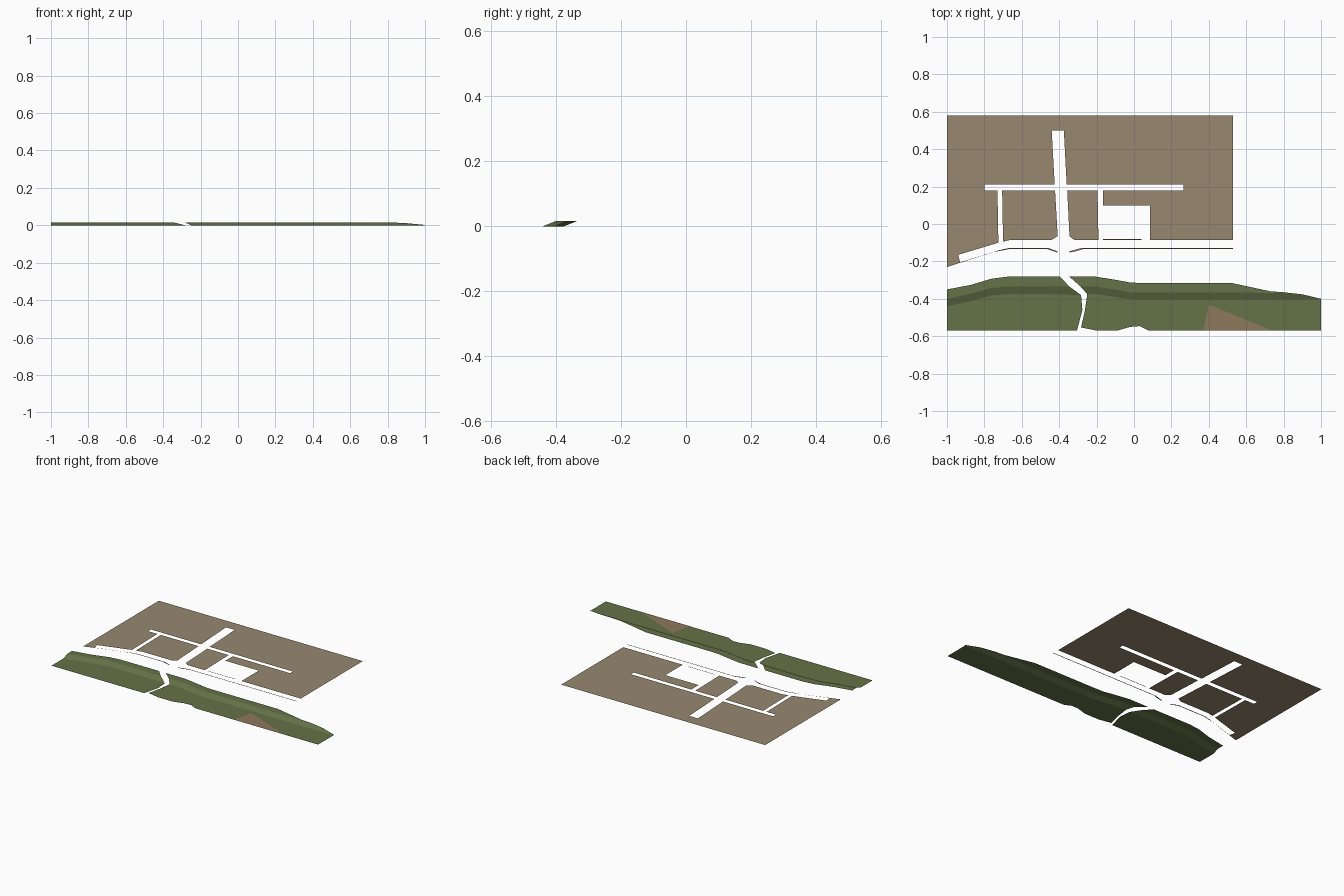
import bpy

if "Cube" in bpy.data.objects:
    bpy.data.objects.remove(bpy.data.objects["Cube"])


def material(name, rgb):
    m = bpy.data.materials.new(name)
    m.diffuse_color = (*rgb, 1)
    m.use_nodes = True
    m.node_tree.nodes["Principled BSDF"].inputs["Base Color"].default_value = m.diffuse_color
    return m


brown = material("earth", (0.31, 0.25, 0.16))
green = material("grass", (0.13, 0.17, 0.065))
clay = material("clay", (0.27, 0.19, 0.11))


def make_mesh(name, verts, faces, mat):
    me = bpy.data.meshes.new(name)
    me.from_pydata(verts, [], faces)
    me.materials.append(mat)
    ob = bpy.data.objects.new(name, me)
    bpy.context.collection.objects.link(ob)
    return ob


def flat(name, outline, mat, z=0.0):
    """Flat sheet with the given outline, normal up."""
    area = sum(a[0] * b[1] - b[0] * a[1]
               for a, b in zip(outline, outline[1:] + outline[:1]))
    if area < 0:
        outline = outline[::-1]
    return make_mesh(name, [(x, y, z) for x, y in outline],
                     [list(range(len(outline)))], mat)


GROUND_Z = 0.001

# Main town ground, its outline following the street cutouts
flat("town_ground", [
    (-1, .58), (.53, .58), (.53, -.085), (.085, -.085), (.085, .10),
    (-.165, .10), (-.165, .18), (.265, .18), (.265, .21), (-.36, .21),
    (-.375, .5), (-.44, .5), (-.424, .21), (-.8, .21), (-.8, .18),
    (-.73, .18), (-.725, -.1), (-.94, -.165), (-.93, -.205), (-.71, -.137),
    (-.66, -.127), (-.46, -.127), (-.41, -.146), (-.41, -.152),
    (-.47, -.133), (-.66, -.133), (-.75, -.15), (-1, -.23)], brown, GROUND_Z)

# Blocks enclosed by streets
flat("west_block", [(-.705, .18), (-.422, .18), (-.408, -.065), (-.44, -.085),
                    (-.66, -.085), (-.70, -.095)], brown, GROUND_Z)
flat("centre_block", [(-.357, .18), (-.195, .18), (-.19, -.085), (-.32, -.085),
                      (-.345, -.065)], brown, GROUND_Z)

# Narrow verges along the road and the open square
flat("square_verge", [(-.165, -.081), (.04, -.081), (.04, -.085),
                      (-.165, -.085)], brown, GROUND_Z)
flat("road_verge", [(-.345, -.146), (-.28, -.128), (.53, -.128), (.53, -.133),
                    (-.27, -.133), (-.31, -.146), (-.345, -.152)],
     brown, GROUND_Z)

TOP = 0.016


def column(x, toe, crest, back, front=-.57, top=TOP):
    """Cross-section of the grass bank at one x."""
    return [(x, front, 0), (x, -.46, 0), (x, toe, 0), (x, crest, top),
            (x, back, top)]


def bank(name, columns):
    n = len(columns[0])
    faces = [(i * n + j, (i + 1) * n + j, (i + 1) * n + j + 1, i * n + j + 1)
             for i in range(len(columns) - 1) for j in range(n - 1)]
    return make_mesh(name, [v for c in columns for v in c], faces, green)


# Grass bank left of the footpath
bank("grass_bank_left", [
    column(-1, -.44, -.40, -.35),
    column(-.87, -.412, -.372, -.325),
    column(-.76, -.382, -.342, -.292),
    column(-.68, -.375, -.335, -.282),
    column(-.45, -.375, -.335, -.282),
    [(-.305, -.57, 0), (-.276, -.46, 0), (-.283, -.38, 0),
     (-.345, -.335, TOP), (-.395, -.282, TOP)]])

# Grass bank right of the footpath
bank("grass_bank_right", [
    [(-.283, -.553, 0), (-.262, -.46, 0), (-.25, -.375, 0),
     (-.285, -.335, TOP), (-.345, -.282, TOP)],
    column(-.2, -.375, -.335, -.282),
    column(-.09, -.392, -.353, -.3),
    column(-.02, -.403, -.365, -.313, front=-.55),
    column(.03, -.405, -.367, -.315, front=-.546),
    column(.08, -.405, -.367, -.315),
    column(.52, -.405, -.367, -.315),
    column(.73, -.405, -.368, -.36),
    column(.80, -.405, -.369, -.365),
    column(.90, -.405, -.379, -.376, top=.0115),
    column(1, -.405, -.401, -.40, top=.002)])

# Bare clay patch on the lower grass
flat("clay_patch", [(.40, -.43), (.37, -.57), (.74, -.57)], clay, 0.0006)
